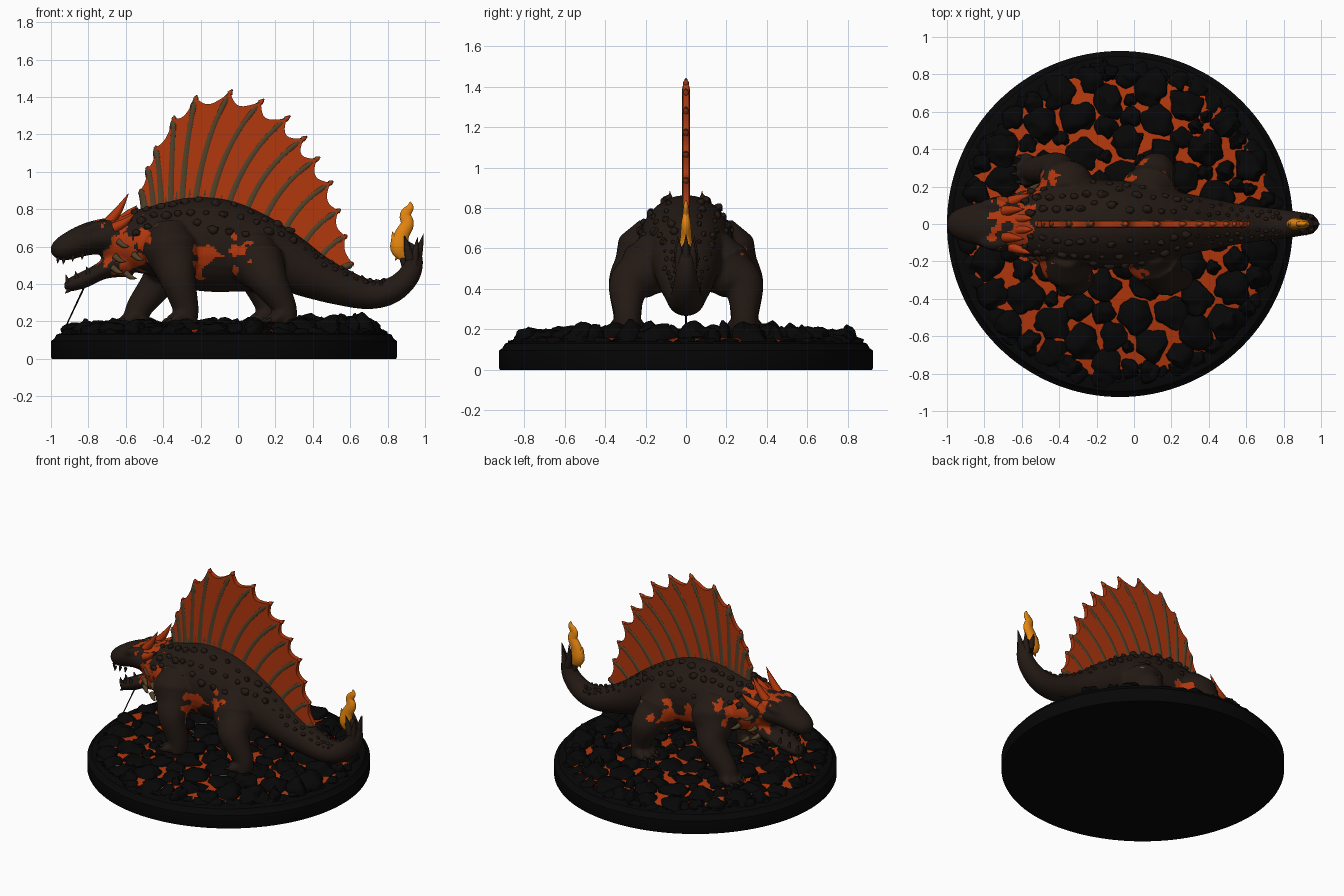
import bpy, bmesh, math, random
from mathutils import Vector, noise

if "Cube" in bpy.data.objects:
    bpy.data.objects.remove(bpy.data.objects["Cube"])

random.seed(4)


def material(name, r, g, b):
    m = bpy.data.materials.new(name)
    m.diffuse_color = (r, g, b, 1)
    m.use_nodes = True
    m.node_tree.nodes["Principled BSDF"].inputs["Base Color"].default_value = m.diffuse_color
    return m


HIDE = material("dark hide", 0.017, 0.010, 0.007)
LAVA = material("lava", 0.44, 0.038, 0.004)
STONE = material("black stone", 0.002, 0.002, 0.002)
BONE = material("bone", 0.085, 0.053, 0.022)
FIRE = material("fire", 0.80, 0.24, 0.005)


def sample(path, n):
    """Smooth a path of (x, y, z, side radius, up radius) and add frames."""
    rows = []
    for i in range(len(path) - 1):
        a, b, c, d = (path[min(max(i + k, 0), len(path) - 1)] for k in (-1, 0, 1, 2))
        for j in range(n):
            t = j / n
            rows.append([q + .5 * t * (r - p + t * (2 * p - 5 * q + 4 * r - s + t * (3 * (q - r) + s - p)))
                         for p, q, r, s in zip(a, b, c, d)])
    rows.append(path[-1])
    out = []
    for i, r in enumerate(rows):
        t = Vector(rows[min(i + 1, len(rows) - 1)][:3]) - Vector(rows[max(i - 1, 0)][:3])
        t.normalize()
        side = Vector((0, 1, 0)) if abs(t.y) < .95 else Vector((1, 0, 0))
        side = (side - t * side.dot(t)).normalized()
        out.append((Vector(r[:3]), side * max(r[3], .001), t.cross(side) * max(r[4], .001)))
    return out


def tube(bm, path, n=5, seg=20):
    rings = []
    for c, s, u in sample(path, n):
        angles = [2 * math.pi * k / seg for k in range(seg)]
        rings.append([bm.verts.new(c + s * math.sin(a) + u * math.cos(a)) for a in angles])
    for p, q in zip(rings, rings[1:]):
        for k in range(seg):
            bm.faces.new((p[k], p[k - 1], q[k - 1], q[k]))
    bm.faces.new(rings[0])
    bm.faces.new(rings[-1][::-1])


def spike(bm, base, tip, r, bend=0.0):
    b, t = Vector(base), Vector(tip)
    m = (b + t) / 2 + Vector((0, 0, bend))
    tube(bm, [(*b, r, r), (*m, r * .7, r * .7), (*t, .001, .001)], 3, 8)


def blob(bm, loc, size, rough=0.0, sub=2):
    new = bmesh.ops.create_icosphere(bm, subdivisions=sub, radius=1)["verts"]
    off = Vector([random.uniform(-50, 50) for _ in range(3)])
    for v in new:
        k = 1 + rough * noise.noise(v.co * 1.6 + off)
        v.co = Vector(loc) + Vector([a * b * k for a, b in zip(v.co, size)])


def finish(name, bm, mat, angle=50):
    bmesh.ops.recalc_face_normals(bm, faces=bm.faces)
    me = bpy.data.meshes.new(name)
    bm.to_mesh(me)
    bm.free()
    ob = bpy.data.objects.new(name, me)
    bpy.context.collection.objects.link(ob)
    me.materials.append(mat)
    bpy.ops.object.select_all(action='DESELECT')
    ob.select_set(True)
    bpy.context.view_layer.objects.active = ob
    bpy.ops.object.shade_smooth_by_angle(angle=math.radians(angle))
    return ob


# Round base and lava pool
CX = -0.075
for name, mat, prof in (
        ("base", STONE, [(0, .92), (.01, .925), (.095, .925), (.107, .908), (.13, .895), (.139, .865), (.14, .82)]),
        ("lava_pool", LAVA, [(.1, .82), (.147, .82), (.157, .79)])):
    bm = bmesh.new()
    tube(bm, [(CX, 0, z, r, r) for z, r in prof], 1, 128)
    finish(name, bm, mat, 30)

# Rounded rocks scattered over the lava, with a low broken rim of small ones
bm = bmesh.new()
placed = []
for i in range(6000):
    r = .088 - .056 * i / 6000
    a, d = random.uniform(0, 2 * math.pi), (.86 - r) * math.sqrt(random.random())
    x, y = d * math.cos(a), d * math.sin(a)
    if all(math.hypot(x - p, y - q) > .93 * (r + s) for p, q, s in placed):
        placed.append((x, y, r))
        h = random.uniform(.045, .07) + (.02 if .35 < x < .75 else 0)
        blob(bm, (x + CX, y, .14), (r * 1.08, r * 1.08, h), .42, 3)
for i in range(48):
    a, d = 2 * math.pi * i / 48, random.uniform(.79, .83)
    blob(bm, (CX + d * math.cos(a), d * math.sin(a), .13), (.06, .06, random.uniform(.025, .045)), .5)
finish("rocks", bm, STONE, 50)

# Body and tail, skull, jaw and legs fused into one skin
bm = bmesh.new()
BODY = [(-.74, 0, .6, .08, .07), (-.6, 0, .62, .17, .15), (-.45, 0, .63, .205, .19), (-.3, 0, .62, .23, .24),
        (-.1, 0, .605, .235, .25), (.1, 0, .565, .21, .21), (.25, 0, .52, .17, .16), (.4, 0, .445, .14, .125),
        (.55, 0, .385, .11, .1), (.7, 0, .345, .09, .08), (.82, 0, .365, .075, .07), (.91, 0, .44, .06, .06),
        (.94, 0, .53, .045, .05), (.92, 0, .59, .03, .035), (.9, 0, .63, .01, .01)]
tube(bm, BODY, 5, 28)
tube(bm, [(-.58, 0, .66, .13, .11), (-.72, 0, .655, .15, .095), (-.82, 0, .635, .12, .085), (-.92, 0, .595, .09, .07),
          (-.97, 0, .57, .06, .05), (-.992, 0, .555, .015, .015)])
tube(bm, [(-.6, 0, .53, .13, .1), (-.72, 0, .475, .11, .05), (-.82, 0, .425, .08, .045), (-.9, 0, .395, .055, .035),
          (-.93, 0, .39, .015, .015)])
for s in (-1, 1):
    tube(bm, [(-.66, s * .09, .72, .02, .02), (-.76, s * .1, .705, .04, .03), (-.85, s * .08, .66, .015, .015)])
    blob(bm, (-.955, s * .03, .605), (.03, .025, .025))

claws = bmesh.new()
LEGS = [  # side, hip, knee, ankle
    (1, (-.36, .19, .6, .15), (-.42, .29, .42, .095), (-.53, .29, .27, .07)),
    (-1, (-.36, .19, .6, .15), (-.32, .29, .42, .095), (-.28, .29, .27, .07)),
    (1, (.08, .17, .53, .15), (.12, .285, .41, .1), (.16, .29, .27, .065)),
    (-1, (.1, .17, .53, .15), (.17, .285, .41, .1), (.25, .29, .27, .065))]
for s, hip, knee, ank in LEGS:
    def P(p, k=1.0):
        return (p[0], s * p[1], p[2], p[3] * k, p[3] * k)
    top = (hip[0], hip[1] - .04, hip[2] + .12, .08)
    mid = tuple((a + b) / 2 for a, b in zip(hip, knee))
    tube(bm, [P(top), P(hip), P(mid), P(knee), P(ank), (ank[0] - .01, s * ank[1], .19, .07, .07)])
    for k in (-1.2, -.4, .4, 1.2):
        x, y = ank[0] - .115 + .03 * abs(k), s * ank[1] + k * .055
        tube(bm, [(ank[0], s * ank[1] + k * .025, .235, .035, .035), (x + .03, y, .215, .026, .028),
                  (x, y, .2, .012, .012)], 4, 10)
        spike(claws, (x + .015, y, .208), (x - .03, y * 1.01, .188), .013, .008)
finish("claws", claws, HIDE)

body = finish("body", bm, HIDE)
mod = body.modifiers.new("fuse", 'REMESH')
mod.mode, mod.voxel_size = 'VOXEL', .011
bpy.ops.object.modifier_apply(modifier="fuse")
mod = body.modifiers.new("soften", 'SMOOTH')
mod.iterations = 5
bpy.ops.object.modifier_apply(modifier="soften")

# Glowing cracks in the skin
body.data.materials.append(LAVA)
GLOW = [(-.62, .15, .54, .12), (-.65, .06, .74, .10), (-.2, .23, .54, .085), (.02, .22, .53, .09), (-.5, .2, .66, .06)]
for f in body.data.polygons:
    c = Vector((f.center.x, abs(f.center.y), f.center.z))
    n = noise.noise(f.center * 15) * .13 + noise.noise(f.center * 34) * .03
    f.material_index = int(any((c - Vector(g[:3])).length + n < g[3] * .85 for g in GLOW))
    f.use_smooth = True

# Rows of bony nubs down the back and tail
bm = bmesh.new()
for i, (c, s, u) in enumerate(sample(BODY, 5)[6:50]):
    for k, ang in enumerate((24, 46, 68)):
        if (i + k) % 2 and not (k == 2 and i > 20):
            for sg in (-1, 1):
                a = math.radians(ang + random.uniform(-6, 6)) * sg
                r = random.uniform(.55, 1) * (.025 if i < 25 else .014)
                blob(bm, c + s * math.sin(a) + u * math.cos(a), (r * 1.2, r * .9, r), .4)
finish("back_nubs", bm, HIDE)

# Sail spines and membrane
TIPS = [(-.52, .91), (-.485, 1.03), (-.44, 1.14), (-.34, 1.3), (-.22, 1.41), (-.03, 1.44), (.14, 1.39),
        (.28, 1.3), (.37, 1.19), (.44, 1.08), (.51, .95), (.55, .8), (.585, .66), (.62, .51)]
ROOTS = [(-.49, .76), (-.45, .78), (-.41, .8), (-.36, .82), (-.3, .83), (-.23, .83), (-.15, .82), (-.06, .79),
         (.03, .75), (.12, .69), (.22, .62), (.32, .55), (.41, .49), (.5, .45)]


def rib(i, t):
    b, p = Vector(ROOTS[i]), Vector(TIPS[i])
    m = Vector((b.x + .27 * (p.x - b.x), b.y + .64 * (p.y - b.y)))
    return b * (1 - t) ** 2 + m * 2 * t * (1 - t) + p * t * t


spines, web, tips = bmesh.new(), bmesh.new(), bmesh.new()
for i in range(len(TIPS)):
    pts = []
    for j in range(9):
        p, r = rib(i, j / 8), .028 - .009 * j / 8
        pts.append((p.x, 0, p.y, .021, r))
    q = pts[-1]
    tube(spines, pts[:-1] + [(q[0], 0, q[2], .006, .004)], 2, 10)
    a, b = rib(i, .95), rib(i, 1.0)
    spike(tips, (a.x, 0, a.y), (b.x, 0, b.y), .0155)
    if i + 1 < len(TIPS):
        # A fine ridge lies between neighbouring spines
        mid = [rib(i, j / 10).lerp(rib(i + 1, j / 10), .5) for j in range(8)]
        tube(spines, [(p.x, 0, p.y, .019 - .0005 * j, .009 - .001 * j) for j, p in enumerate(mid)], 1, 6)
        grid = []
        for a in range(9):
            k = .96 - .1 * math.sin(math.pi * a / 8)
            grid.append([rib(i, k * j / 12).lerp(rib(i + 1, k * j / 12), a / 8) for j in range(13)])
        grid = [[[web.verts.new((p.x, s * .016, p.y)) for p in col] for col in grid] for s in (-1, 1)]
        for g in grid:
            for a in range(8):
                for j in range(12):
                    web.faces.new((g[a][j], g[a + 1][j], g[a + 1][j + 1], g[a][j + 1]))
        for a in range(8):
            web.faces.new((grid[0][a][12], grid[0][a + 1][12], grid[1][a + 1][12], grid[1][a][12]))
finish("sail_spines", spines, BONE)
finish("sail_membrane", web, LAVA)
finish("sail_tips", tips, LAVA)

# Horns, cheek spikes and teeth
horns, crest, teeth, eyes = (bmesh.new() for _ in range(4))
for s in (-1, 1):
    spike(crest, (-.69, s * .07, .73), (-.585, s * .08, .885), .03, -.012)
    spike(crest, (-.66, s * .12, .7), (-.55, s * .16, .78), .03, -.01)
    spike(crest, (-.62, s * .03, .74), (-.54, s * .03, .82), .028)
    for x, y, z in ((-.64, .14, .63), (-.66, .13, .55), (-.67, .11, .49), (-.6, .13, .46), (-.56, .18, .56)):
        spike(horns, (x, s * y, z), (x + .06, s * (y + .04), z - .03), .018, -.01)
    for x, y, z in ((-.96, .04, .545), (-.93, .07, .54), (-.88, .085, .555), (-.83, .095, .565)):
        spike(teeth, (x, s * y, z), (x - .005, s * y, z - .035), .011)
    for x, y, z in ((-.91, .03, .41), (-.86, .055, .43), (-.8, .075, .455)):
        spike(teeth, (x, s * y, z), (x - .01, s * y, z + .04), .012)
    spike(teeth, (-.89, s * .02, .38), (-.925, s * .025, .35), .015)
    blob(eyes, (-.83, s * .095, .665), (.015, .012, .011))
finish("head_crest", crest, LAVA)
finish("cheek_horns", horns, BONE)
finish("teeth", teeth, HIDE)
finish("eyes", eyes, LAVA)

# Thin support strand under the jaw
bm = bmesh.new()
tube(bm, [(-.81, 0, .41, .005, .005), (-.95, 0, .11, .003, .003)], 2, 8)
finish("jaw_strand", bm, STONE)

# Tail flame with dark scales around its root
bm = bmesh.new()
tube(bm, [(.9, 0, .53, .012, .02), (.865, 0, .59, .032, .05), (.875, 0, .66, .028, .04), (.905, 0, .72, .024, .035),
          (.895, 0, .77, .016, .03), (.92, 0, .81, .012, .02), (.92, 0, .84, .003, .003)])
spike(bm, (.85, 0, .6), (.825, 0, .68), .028)
spike(bm, (.88, 0, .6), (.84, 0, .525), .022)
finish("tail_flame", bm, FIRE)
bm = bmesh.new()
for x, y, z, tx, tz in ((.95, 0, .5, .992, .67), (.94, .03, .5, .96, .65), (.94, -.03, .5, .96, .65),
                        (.92, .035, .53, .89, .66), (.92, -.035, .53, .89, .66), (.9, 0, .5, .86, .58)):
    spike(bm, (x, y, z), (tx, y * 1.2, tz), .026)
finish("tail_scales", bm, HIDE)
